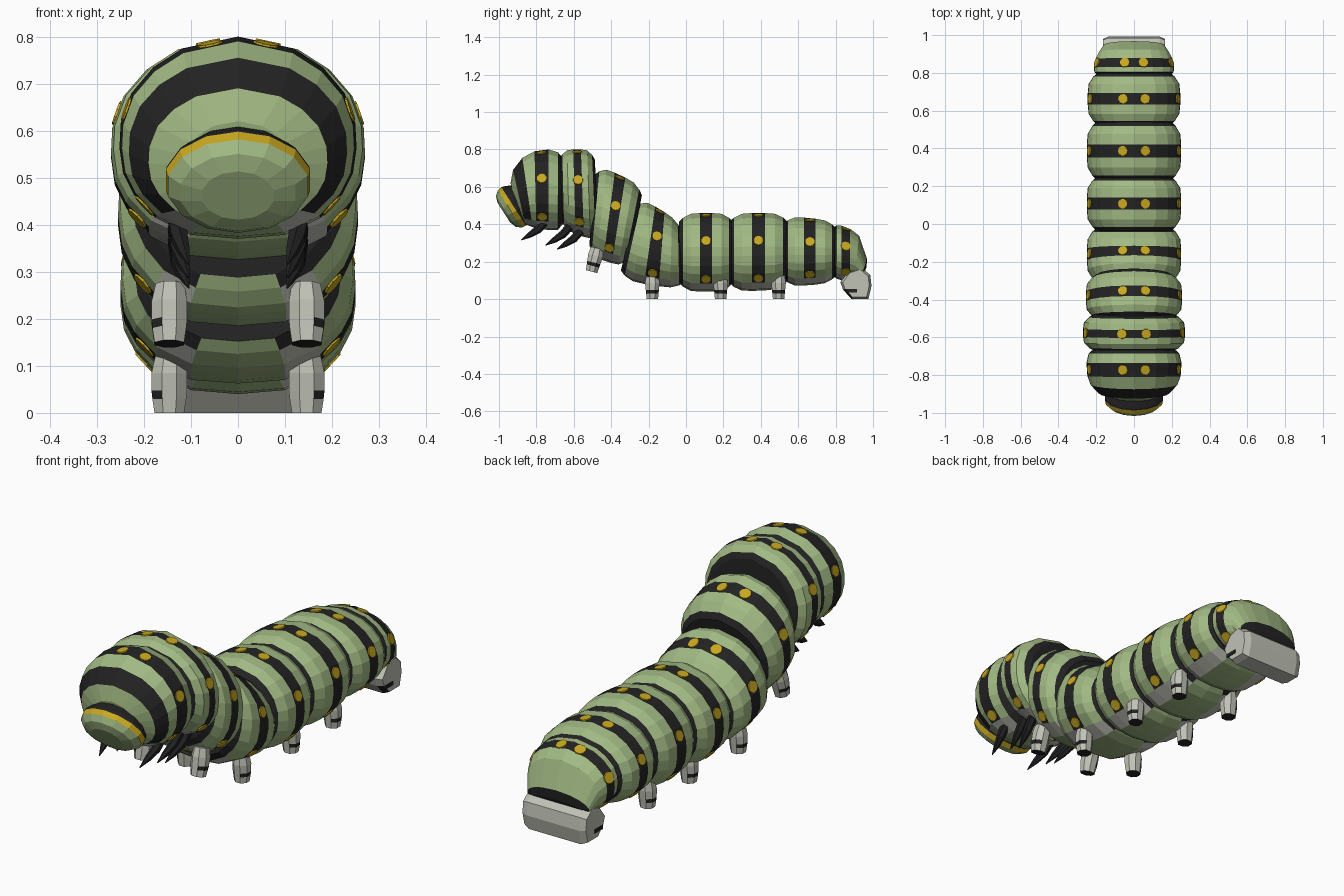
import bpy, bmesh
from math import cos, sin, pi
from mathutils import Vector, Matrix

if "Cube" in bpy.data.objects:
    bpy.data.objects.remove(bpy.data.objects["Cube"])

GREEN, DARK, YELLOW, GREY = range(4)
MATS = []
for label, rgb in (("leaf green", (0.36, 0.49, 0.23)), ("charcoal", (0.016, 0.016, 0.016)),
                   ("golden yellow", (0.58, 0.39, 0.014)), ("pale grey", (0.53, 0.54, 0.47))):
    m = bpy.data.materials.new(label)
    m.use_nodes = True
    m.diffuse_color = (*rgb, 1)
    m.node_tree.nodes["Principled BSDF"].inputs["Base Color"].default_value = (*rgb, 1)
    MATS.append(m)


def finish(name, bm):
    bmesh.ops.recalc_face_normals(bm, faces=bm.faces)
    mesh = bpy.data.meshes.new(name)
    bm.to_mesh(mesh)
    bm.free()
    for m in MATS:
        mesh.materials.append(m)
    ob = bpy.data.objects.new(name, mesh)
    bpy.context.collection.objects.link(ob)
    return ob


def loft(name, rings, color, caps=(DARK, DARK)):
    """Skin closed rings of points; color(band, edge) picks the material."""
    bm = bmesh.new()
    loops = [[bm.verts.new(p) for p in ring] for ring in rings]
    n = len(rings[0])
    for b, (r, s) in enumerate(zip(loops, loops[1:])):
        for e in range(n):
            k = (e + 1) % n
            bm.faces.new((r[e], r[k], s[k], s[e])).material_index = color(b, e)
    for loop, mat in zip((loops[0], loops[-1]), caps):
        bm.faces.new(loop).material_index = mat
    return finish(name, bm)


def ellipse(center, u, v, n):
    return [center + u * cos(2 * pi * (i + 0.5) / n) + v * sin(2 * pi * (i + 0.5) / n)
            for i in range(n)]


# Body cross-section: round back, flatter belly (right half, top to bottom)
HALF = [(0, 1), (.47, .88), (.72, .69), (.9, .44), (.99, .14), (1, -.1), (.97, -.35),
        (.88, -.56), (.7, -.79), (.4, -.96), (0, -1)]
SECTION = HALF + [(-x, z) for x, z in HALF[-2:0:-1]]
COUNT = len(SECTION)
SPOT_EDGES = (0, 3, 7)


def body_ring(top, bottom, width, scale=1):
    top, bottom = Vector((0, *top)), Vector((0, *bottom))
    mid, up = (top + bottom) / 2, (top - bottom) / 2 * scale
    return [mid + Vector((x * width * scale, 0, 0)) + up * z for x, z in SECTION]


def segment(name, rings, bands, caps=(DARK, DARK)):
    def color(b, e):
        e = min(e, COUNT - 1 - e)
        if e == 9:
            return GREEN
        if e == 8 and 0 < b < len(bands) - 1:
            return GREY
        return bands[b]
    loft(name, rings, color, caps)
    # Yellow spots sit on the main stripe
    stripe = max(i for i, c in enumerate(bands[:-1]) if c == DARK)
    bm = bmesh.new()
    a, b = rings[stripe], rings[stripe + 1]
    for edge in SPOT_EDGES:
        for e in (edge, COUNT - 1 - edge):
            k = (e + 1) % COUNT
            normal = (a[k] - a[e]).cross(b[e] - a[e]).normalized()
            center = (a[e] + a[k] + b[e] + b[k]) / 4
            mid = (rings[stripe][0] + rings[stripe][10]) / 2
            if normal.dot(center - mid) < 0:
                normal = -normal
            place = Matrix.Translation(center) @ normal.to_track_quat('Z', 'Y').to_matrix().to_4x4()
            bmesh.ops.create_cone(bm, cap_ends=True, segments=10, radius1=.028, radius2=.026,
                                  depth=.009, matrix=place)
    for f in bm.faces:
        f.material_index = YELLOW
    finish(name + "_spots", bm)


# Barrel segments: front top, front bottom, rear top, rear bottom (y, z), half width
BARRELS = [
    ("second_segment", (-.665, .80), (-.655, .37), (-.50, .80), (-.48, .31), .27),
    ("third_segment", (-.465, .715), (-.51, .23), (-.24, .61), (-.33, .17), .255),
    ("fourth_segment", (-.24, .54), (-.34, .10), (-.04, .42), (-.03, .05), .25),
    ("fifth_segment", (-.02, .46), (-.02, .04), (.235, .46), (.235, .04), .25),
    ("sixth_segment", (.25, .46), (.25, .04), (.525, .46), (.525, .05), .25),
    ("seventh_segment", (.54, .445), (.54, .065), (.785, .42), (.785, .085), .245),
]
PROFILE = [(-1.13, .78), (-.96, .88), (-.65, .98), (-.25, 1), (.25, 1), (.65, .98), (.96, .88), (1.13, .78)]
BANDS = [DARK, GREEN, GREEN, DARK, GREEN, GREEN, DARK]
for name, ft, fb, rt, rb, w in BARRELS:
    rings = []
    for t, s in PROFILE:
        f = (t + 1) / 2
        rings.append(body_ring(Vector(ft).lerp(Vector(rt), f), Vector(fb).lerp(Vector(rb), f), w, s))
    segment(name, rings, BANDS)

# Domed front segment
front = [((-.938, .62), (-.90, .45), .11), ((-.925, .69), (-.86, .40), .19),
         ((-.875, .755), (-.82, .385), .232), ((-.81, .79), (-.80, .375), .247),
         ((-.735, .80), (-.735, .37), .252), ((-.685, .785), (-.685, .37), .24),
         ((-.65, .745), (-.65, .41), .20)]
segment("front_segment", [body_ring(*r) for r in front],
        [GREEN, DARK, GREEN, DARK, GREEN, DARK], (GREEN, DARK))

# Sloping tail segment
tail = [((.775, .36), (.775, .13), .18), ((.805, .395), (.805, .11), .21),
        ((.832, .392), (.832, .10), .212), ((.878, .375), (.875, .10), .203),
        ((.925, .34), (.90, .10), .185), ((.968, .215), (.93, .10), .16),
        ((.965, .17), (.94, .11), .14)]
segment("tail_segment", [body_ring(*r) for r in tail],
        [DARK, GREEN, DARK, GREEN, GREEN, DARK])

# Head: tilted disc with a yellow rim and a green face
normal, up = Vector((0, -.84, -.54)), Vector((0, -.54, .84))
head = [ellipse(Vector((0, -.93, .49)) + normal * d, Vector((.157 * s, 0, 0)), up * .122 * s, 14)
        for d, s in ((-.07, .8), (-.02, .99), (-.01, 1), (.015, .97), (.04, .8), (.052, .5))]
HEAD_BANDS = [DARK, DARK, YELLOW, GREEN, GREEN]
loft("head", head, lambda b, e: HEAD_BANDS[b], (DARK, GREEN))


# Stubby grey feet with a dark outer band and dark sole
def foot(name, side, y, z, lean):
    rings = []
    for h, rx, ry in ((0, .034, .033), (.03, .039, .036), (.048, .041, .038), (.085, .041, .042), (.125, .033, .036)):
        center = Vector((side * (.146 - .04 * max(0, h - .085)), y + lean * h, z + h))
        rings.append(ellipse(center, Vector((side * rx, 0, 0)), Vector((0, ry, -lean * ry)), 8))
    loft(name, rings, lambda b, e: DARK if b == 1 and e in (0, 6, 7) else GREY, (DARK, GREY))


# Thin hooked front legs
def hook(name, side, y, z):
    path = [(.13, 0, .04, .022), (.125, -.04, -.005, .02), (.115, -.085, -.035, .014), (.105, -.13, -.062, .002)]
    rings = [ellipse(Vector((side * x, y + dy, z + dz)), Vector((r, 0, 0)), Vector((0, -r * .6, r * .9)), 6)
             for x, dy, dz, r in path]
    loft(name, rings, lambda b, e: DARK)


for side, label in ((1, "left"), (-1, "right")):
    for i, (y, z, lean) in enumerate(((-.505, .147, .25), (-.18, 0, 0), (.185, 0, 0), (.495, 0, 0))):
        foot(f"{label}_foot_{i + 1}", side, y, z, lean)
    for i, (y, z) in enumerate(((-.75, .378), (-.62, .35), (-.56, .328))):
        hook(f"{label}_hook_leg_{i + 1}", side, y, z)

# Rear clasper: wide grey block with dark marks on its sides
outline = [(.825, .09), (.87, .15), (.935, .172), (.985, .13), (.992, .07), (.975, 0), (.885, 0), (.84, .05)]
rings = [[Vector((x, .91 + (y - .91) * s, .08 + (z - .08) * s)) for y, z in outline]
         for x, s in ((-.165, .85), (-.135, 1), (.135, 1), (.165, .85))]
loft("rear_clasper", rings, lambda b, e: DARK if b != 1 and e == 6 else GREY, (GREY, GREY))
bm = bmesh.new()
for side in (1, -1):
    bmesh.ops.create_cube(bm, size=1, matrix=Matrix.Translation((side * .165, .885, .045))
                          @ Matrix.Diagonal((.006, .06, .018, 1)))
for f in bm.faces:
    f.material_index = DARK
finish("clasper_marks", bm)
